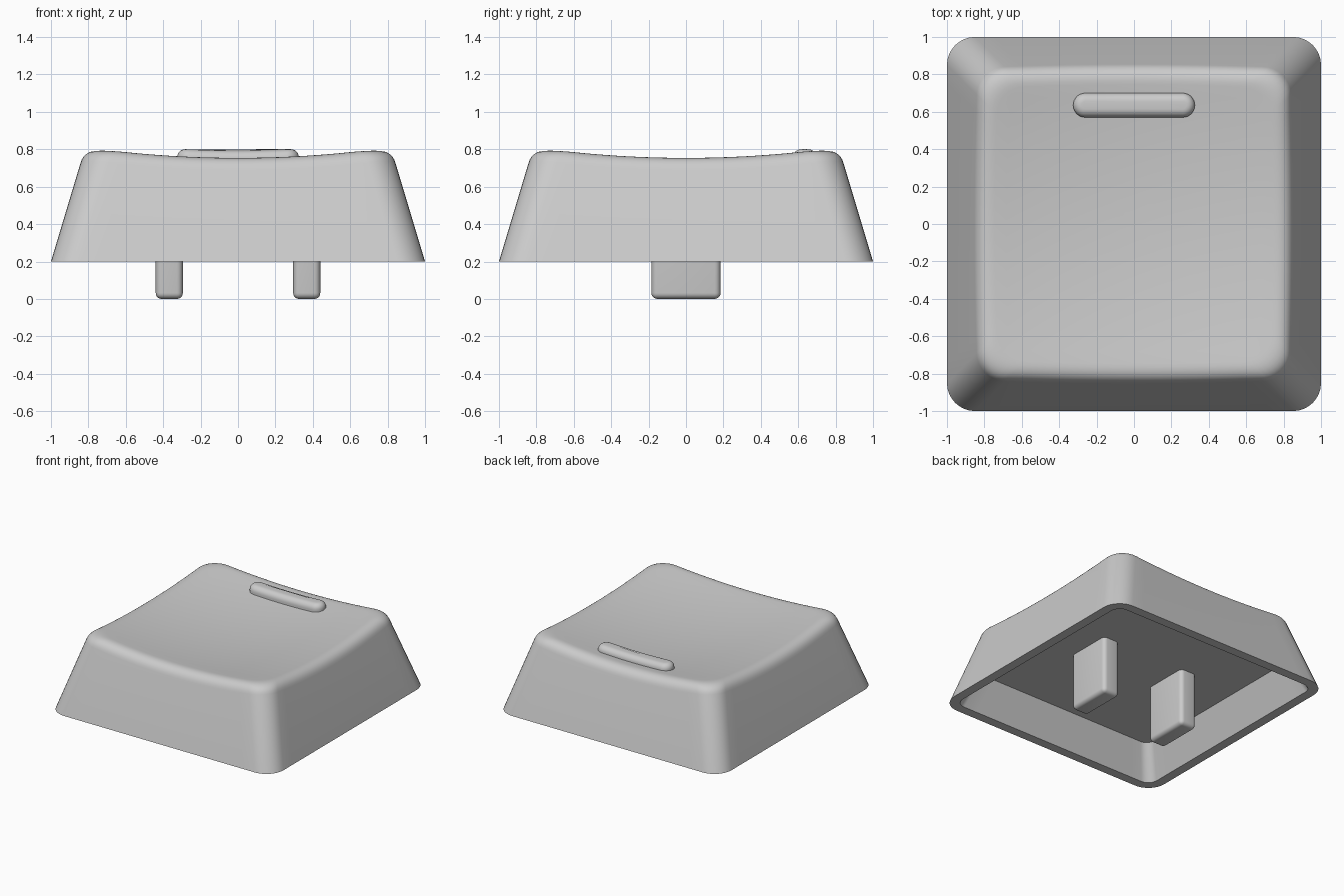
import bpy, bmesh, math

if "Cube" in bpy.data.objects:
    bpy.data.objects.remove(bpy.data.objects["Cube"])

grey = bpy.data.materials.new("light grey plastic")
grey.diffuse_color = (0.6, 0.6, 0.6, 1)
grey.use_nodes = True
grey.node_tree.nodes["Principled BSDF"].inputs["Base Color"].default_value = grey.diffuse_color


def dish(x, y):
    """Height of the scooped top surface."""
    return 0.702 + 0.09 * (x * x + y * y)


def outline(hx, hy, r, corner=8, edge=16):
    """Rounded rectangle, counter-clockwise, with subdivided edges."""
    arcs = []
    for k, (sx, sy) in enumerate([(1, 1), (-1, 1), (-1, -1), (1, -1)]):
        arcs.append([(sx * (hx - r) + r * math.cos((k + i / corner) * math.pi / 2),
                      sy * (hy - r) + r * math.sin((k + i / corner) * math.pi / 2))
                     for i in range(corner + 1)])
    pts = []
    for k in range(4):
        a, b = arcs[k][-1], arcs[(k + 1) % 4][0]
        pts += arcs[k]
        pts += [(a[0] + (b[0] - a[0]) * i / edge, a[1] + (b[1] - a[1]) * i / edge)
                for i in range(1, edge)]
    return pts


def loft(bm, rings):
    """Skin neighbouring rings with quads and return the vertex rings."""
    vr = [[bm.verts.new(p) for p in ring] for ring in rings]
    for a, b in zip(vr, vr[1:]):
        n = len(a)
        for i in range(n):
            j = (i + 1) % n
            bm.faces.new((a[i], a[j], b[j], b[i]))
    return vr


def finish(bm, name):
    bmesh.ops.recalc_face_normals(bm, faces=bm.faces)
    me = bpy.data.meshes.new(name)
    bm.to_mesh(me)
    bm.free()
    me.materials.append(grey)
    ob = bpy.data.objects.new(name, me)
    bpy.context.collection.objects.link(ob)
    bpy.ops.object.select_all(action='DESELECT')
    ob.select_set(True)
    bpy.context.view_layer.objects.active = ob
    bpy.ops.object.shade_smooth_by_angle(angle=math.radians(35))
    return ob


# Cap shell: inner cavity, bottom rim, sloping walls, rounded shoulder, dished top
SLOPE, R = 0.3, 0.15
base = outline(1, 1, R)


def inset(p, d):
    """Move an outline point in by d, keeping the corner radius."""
    f = lambda v: v - d * max(-1, min(1, v / (1 - R)))
    return f(p[0]), f(p[1])


def wall_point(p, drop):
    """Point on the sloping wall that lies drop below the dish."""
    z = 0.75
    for _ in range(6):
        x, y = inset(p, SLOPE * (z - 0.2))
        z = dish(x, y) - drop
    return x, y, z


rings = [[(x, y, 0.455) for x, y in outline(0.82, 0.82, 0.07)],
         [(x, y, 0.2) for x, y in outline(0.925, 0.925, 0.08)],
         [(x, y, 0.2) for x, y in base]]
STEPS = 8
shoulder = [[] for _ in range(STEPS + 1)]
for p in base:
    p0, p1 = wall_point(p, 0.08), wall_point(p, 0)
    x, y = inset(p, SLOPE * (p1[2] - 0.2) + 0.085)
    p2 = (x, y, dish(x, y))
    for s in range(STEPS + 1):
        t = s / STEPS
        shoulder[s].append(tuple((1 - t) ** 2 * a + 2 * t * (1 - t) * b + t * t * c
                                 for a, b, c in zip(p0, p1, p2)))
rings += shoulder
for s in range(11, 0, -1):
    rings.append([(x * s / 12, y * s / 12, dish(x * s / 12, y * s / 12))
                  for x, y, z in shoulder[-1]])
bm = bmesh.new()
vr = loft(bm, rings)
bm.faces.new(vr[0])
centre = bm.verts.new((0, 0, dish(0, 0)))
for a, b in zip(vr[-1], vr[-1][1:] + vr[-1][:1]):
    bm.faces.new((a, b, centre))
finish(bm, "cap_shell")

# Raised finger bar following the dish
HX, HY, F, Y0 = 0.325, 0.065, 0.045, 0.635
profile = [(0, -0.03)] + [(F * (1 - math.cos(a)), 0.055 - F + F * math.sin(a))
                          for a in (i * math.pi / 12 for i in range(7))]
rings = [[(x, y + Y0, dish(x, Y0) + h)
          for x, y in outline(HX - d, HY - d, HY - d - 0.001)] for d, h in profile]
bm = bmesh.new()
vr = loft(bm, rings)
top = vr[-1]
bm.faces.new(vr[0])
bm.faces.new(top)
finish(bm, "finger_bar")

# Two stem prongs below the cavity ceiling
for side, name in ((-1, "left_prong"), (1, "right_prong")):
    bm = bmesh.new()
    bmesh.ops.create_cube(bm, size=1)
    for v in bm.verts:
        v.co = (side * 0.3675 + v.co.x * 0.145, v.co.y * 0.37, 0.235 + v.co.z * 0.47)
    edges = [e for e in bm.edges if min(v.co.z for v in e.verts) < 0.1]
    bmesh.ops.bevel(bm, geom=edges, offset=0.032, segments=5, profile=0.5, affect='EDGES')
    finish(bm, name)
